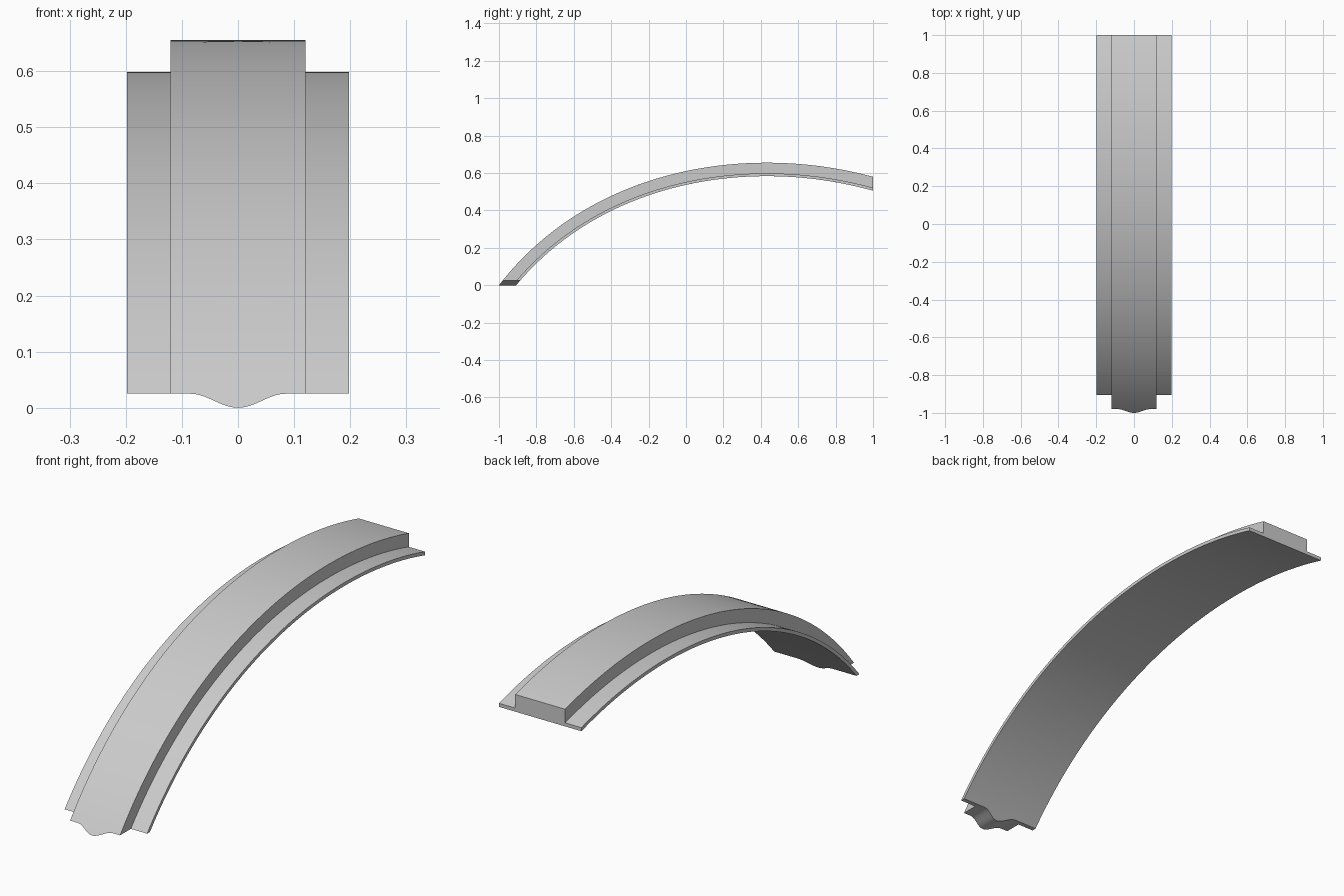
import bpy, bmesh, math
from mathutils import Vector

if "Cube" in bpy.data.objects:
    bpy.data.objects.remove(bpy.data.objects["Cube"], do_unlink=True)

# Side profile of the rib's top as a curve in (y, z); other surfaces are offset inwards
P = [Vector(p) for p in ((-1, 0), (-0.53, 0.611), (0.3, 0.769), (1, 0.58))]
TOP, FLANGE, BOTTOM = 0, 0.057, 0.072
HALF, RIB, WAVE, FOOT = 0.198, 0.12, 0.085, 0.025
BACK, STEPS = 1.0, 96


def profile(t, depth):
    """Point on the curve, moved inwards along its normal."""
    s = 1 - t
    point = s**3 * P[0] + 3 * s * s * t * P[1] + 3 * s * t * t * P[2] + t**3 * P[3]
    d = s * s * (P[1] - P[0]) + 2 * s * t * (P[2] - P[1]) + t * t * (P[3] - P[2])
    return point + Vector((d.y, -d.x)).normalized() * depth


def solve(depth, axis, target, low, high):
    """Curve parameter at which one coordinate reaches the target."""
    for _ in range(40):
        mid = (low + high) / 2
        if profile(mid, depth)[axis] < target:
            low = mid
        else:
            high = mid
    return low


def foot_height(x):
    """Flat foot with a rounded tongue in the middle."""
    if abs(x) >= WAVE:
        return FOOT
    return FOOT * (1 - math.cos(math.pi * x / WAVE)) / 2


def sweep(bm, x, depth):
    """Row of vertices from the foot to the upright back end."""
    start = solve(depth, 1, foot_height(x), -0.1, 0.3)
    end = solve(depth, 0, BACK, 0.8, 1.2)
    points = [profile(start + (end - start) * i / STEPS, depth) for i in range(STEPS + 1)]
    return [bm.verts.new((x, p.x, p.y)) for p in points]


# Cross-section loop: underside, left flange, raised rib, right flange
inner = [-RIB] + [WAVE * i / 12 for i in range(-12, 13)] + [RIB]
bm = bmesh.new()
under = [sweep(bm, x, BOTTOM) for x in [-HALF] + inner + [HALF]]
rib = [sweep(bm, x, TOP) for x in inner]
flange_r = [sweep(bm, x, FLANGE) for x in (-HALF, -RIB)]
flange_l = [sweep(bm, x, FLANGE) for x in (RIB, HALF)]
loop = under + flange_l[::-1] + rib[::-1] + flange_r[::-1]

# Long surfaces
for a, b in zip(loop, loop[1:] + loop[:1]):
    for i in range(STEPS):
        bm.faces.new((a[i], a[i + 1], b[i + 1], b[i]))

# End caps
bm.faces.new([c[-1] for c in loop])
bm.faces.new((under[0][0], under[1][0], flange_r[1][0], flange_r[0][0]))
bm.faces.new((under[-2][0], under[-1][0], flange_l[1][0], flange_l[0][0]))
core = under[1:-1]
for i in range(len(core) - 1):
    quad = [core[i][0], core[i + 1][0], rib[i + 1][0], rib[i][0]]
    if i == 0:
        quad.append(flange_r[1][0])
    if i == len(core) - 2:
        quad.insert(2, flange_l[0][0])
    bm.faces.new(quad)
bmesh.ops.recalc_face_normals(bm, faces=bm.faces)

mesh = bpy.data.meshes.new("arched_rail")
bm.to_mesh(mesh)
bm.free()
rail = bpy.data.objects.new("arched_rail", mesh)
bpy.context.collection.objects.link(rail)

# Plain grey
grey = bpy.data.materials.new("plain_grey")
grey.use_nodes = True
colour = (0.6, 0.6, 0.6, 1)
grey.diffuse_color = colour
grey.node_tree.nodes["Principled BSDF"].inputs["Base Color"].default_value = colour
mesh.materials.append(grey)

bpy.context.view_layer.objects.active = rail
rail.select_set(True)
bpy.ops.object.shade_smooth_by_angle(angle=math.radians(30))
